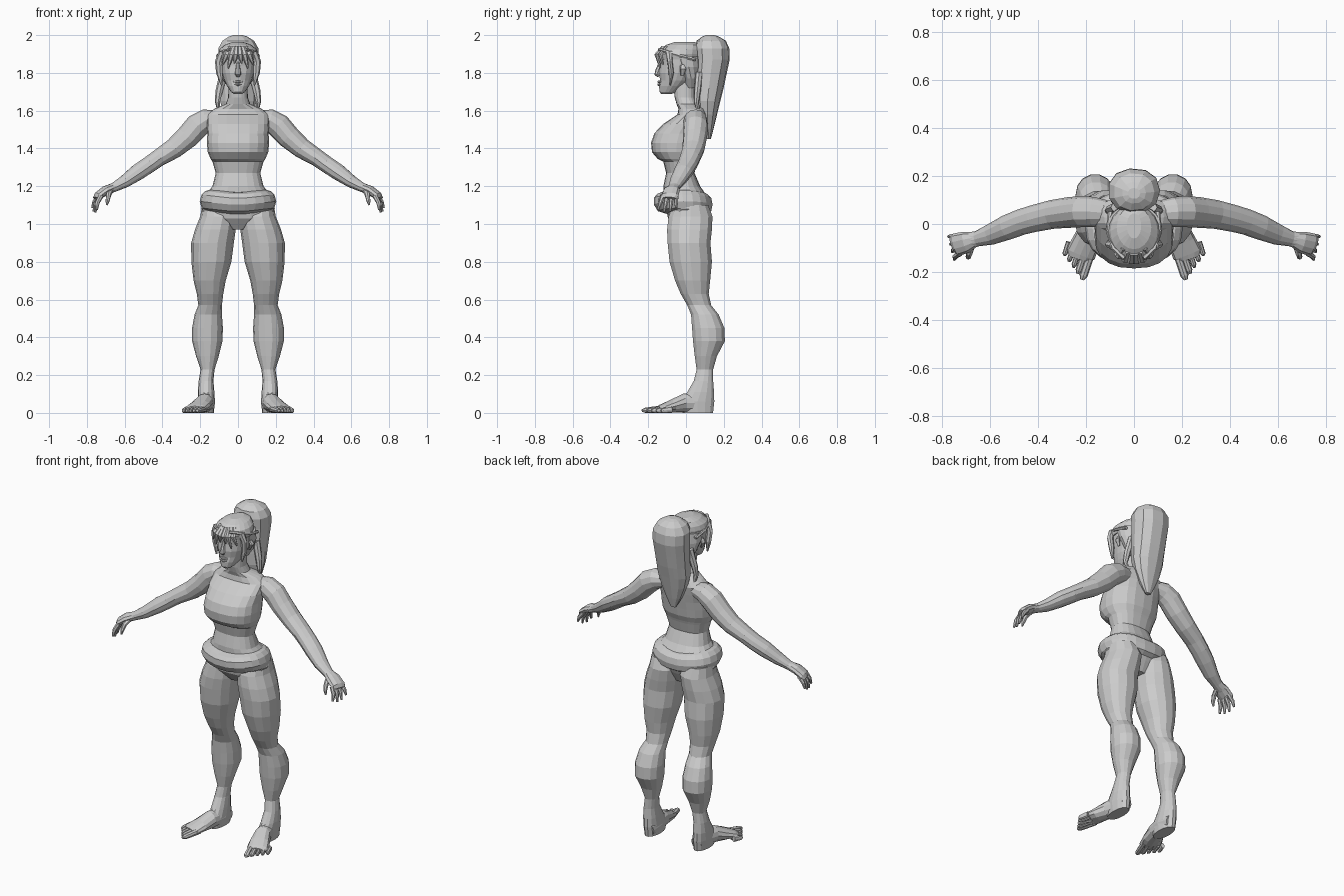
import bpy, bmesh, math
from mathutils import Vector


def skin(name, rings, mirror=False):
    """Join closed rings of points into a capped flat-shaded skin."""
    bm = bmesh.new()
    loops = [[bm.verts.new(p) for p in r] for r in rings]
    n = len(loops[0])
    for a, b in zip(loops, loops[1:]):
        for i in range(n):
            j = (i + 1) % n
            bm.faces.new((a[i], a[j], b[j], b[i]))
    bm.faces.new(loops[0])
    bm.faces.new(loops[-1])
    bmesh.ops.recalc_face_normals(bm, faces=bm.faces)
    me = bpy.data.meshes.new(name)
    bm.to_mesh(me)
    bm.free()
    ob = bpy.data.objects.new(name, me)
    bpy.context.collection.objects.link(ob)
    if mirror:
        ob.modifiers.new("mirror", "MIRROR")
    return ob


def stack(name, rows, n=18, power=2.0, lift=0, groove=0, mirror=False):
    """Horizontal sections given as (z, x0, x1, y0, y1)."""
    rings = []
    for z, x0, x1, y0, y1 in rows:
        ring = []
        for i in range(n):
            a = 2 * math.pi * i / n
            c, s = math.cos(a), math.sin(a)
            k = 1 - groove * (i % 2)
            px = math.copysign(abs(c) ** (2 / power), c) * k
            py = math.copysign(abs(s) ** (2 / power), s) * k
            ring.append(((x0 + x1) / 2 + px * (x1 - x0) / 2,
                         (y0 + y1) / 2 + py * (y1 - y0) / 2, z + lift * abs(c)))
        rings.append(ring)
    return skin(name, rings, mirror)


def sym(rows):
    return [(z, -h, h, y0, y1) for z, h, y0, y1 in rows]


def tube(name, rows, n=10, ref=(0, 0, 1), mirror=True):
    """Sections along a path given as (x, y, z, half width, half height)."""
    pts = [Vector(r[:3]) for r in rows]
    rings = []
    for i, r in enumerate(rows):
        t = (pts[min(i + 1, len(pts) - 1)] - pts[max(i - 1, 0)]).normalized()
        side = t.cross(Vector(ref)).normalized()
        up = side.cross(t)
        rings.append([pts[i] + side * r[3] * math.cos(2 * math.pi * k / n)
                      + up * r[4] * math.sin(2 * math.pi * k / n) for k in range(n)])
    return skin(name, rings, mirror)


def mix(a, b, t):
    return [u + (v - u) * t for u, v in zip(a, b)]


# Torso from crotch to neck
stack("torso", sym([
    (0.97, .05, -.05, .07), (1.03, .17, -.095, .10), (1.08, .195, -.105, .12),
    (1.15, .175, -.12, .11), (1.20, .135, -.12, .075), (1.27, .118, -.105, .045),
    (1.33, .135, -.12, .06), (1.345, .145, -.15, .065), (1.38, .16, -.18, .08),
    (1.43, .165, -.185, .088), (1.48, .162, -.168, .097), (1.53, .165, -.12, .105),
    (1.58, .165, -.045, .11), (1.61, .125, -.04, .10), (1.635, .065, -.05, .06),
    (1.67, .052, -.06, .045), (1.76, .05, -.07, .05)]), n=20, power=2.4)

# Thick rolled waistband
stack("waistband", sym([
    (1.05, .175, -.10, .11), (1.065, .192, -.15, .135), (1.10, .203, -.172, .142),
    (1.135, .193, -.172, .135), (1.155, .172, -.155, .115), (1.165, .13, -.12, .08)]),
    n=22, power=2.3, lift=.02)

# Legs, thigh to ankle
stack("leg", [
    (1.10, .03, .19, -.07, .12), (1.04, .008, .20, -.095, .143), (.97, .012, .228, -.103, .14),
    (.90, .022, .248, -.10, .132), (.80, .035, .247, -.09, .14), (.70, .065, .235, -.06, .13),
    (.63, .078, .218, -.03, .122), (.57, .085, .21, .005, .135), (.52, .085, .23, .025, .175),
    (.45, .08, .243, .03, .205), (.38, .082, .243, .035, .208), (.30, .102, .222, .045, .165),
    (.23, .124, .198, .055, .145), (.17, .13, .208, .04, .145), (.11, .125, .213, .005, .15),
    (.06, .122, .212, -.03, .152), (.0, .128, .205, -.02, .145)], n=14, power=2.1, mirror=True)

# Feet and toes
tube("foot", [
    (.162, .13, .04, .034, .04), (.163, .06, .053, .042, .053), (.177, -.01, .052, .047, .05),
    (.20, -.075, .036, .058, .034), (.222, -.125, .024, .062, .022), (.228, -.145, .02, .045, .016)], n=12)
for i in range(5):
    t = i / 4
    w = .017 - .006 * min(1, t * 2)
    b = mix((.178, -.12, .022), (.272, -.075, .018), t)
    e = mix((.216, -.232, .012), (.29, -.132, .011), t)
    tube("toe", [(*b, w, .018), (*mix(b, e, .55), w, .016),
                 (*mix(b, e, .85), w, .014), (*e, w * .5, .007)], n=8)

# Arms, shoulder to wrist
tube("arm", [
    (.10, .045, 1.56, .05, .04), (.165, .05, 1.55, .062, .06), (.215, .052, 1.52, .065, .066),
    (.27, .048, 1.46, .064, .062), (.34, .04, 1.40, .06, .054), (.42, .022, 1.35, .056, .046),
    (.47, .008, 1.315, .054, .045), (.53, -.015, 1.275, .052, .044), (.60, -.045, 1.225, .043, .034),
    (.655, -.062, 1.195, .032, .025), (.69, -.07, 1.18, .036, .024)], n=12)

# Hands, fingers and thumbs
tube("palm", [(.66, -.064, 1.193, .03, .024), (.70, -.076, 1.178, .045, .025),
              (.74, -.086, 1.15, .048, .021), (.75, -.09, 1.135, .04, .014)], n=10)
for i in range(4):
    t = i / 3
    b = mix((.732, -.052, 1.15), (.725, -.122, 1.15), t)
    e = mix((.772, -.052, 1.085), (.748, -.148, 1.075), t)
    e[2] -= .018 * math.sin(math.pi * t)
    m = mix(b, e, .5)
    m[0] += .008
    tube("finger", [(*b, .013, .014), (*m, .011, .012), (*e, .006, .006)], n=7, ref=(1, 0, 0))
tube("thumb", [(.675, -.085, 1.178, .015, .016), (.685, -.122, 1.155, .014, .014),
               (.69, -.138, 1.125, .011, .011), (.695, -.14, 1.10, .005, .005)], n=7, ref=(1, 0, 0))

# Head with chin, jaw and cheeks
stack("head", sym([
    (1.688, .022, -.13, -.08), (1.70, .038, -.142, -.04), (1.73, .058, -.143, .0),
    (1.76, .073, -.138, .03), (1.80, .086, -.145, .06), (1.84, .092, -.14, .07),
    (1.87, .094, -.142, .075), (1.91, .093, -.135, .075), (1.945, .06, -.09, .06)]), n=18)
tube("nose", [(0, -.132, 1.855, .008, .012), (0, -.148, 1.81, .014, .015),
              (0, -.153, 1.793, .017, .015), (0, -.143, 1.782, .01, .008)],
     n=8, ref=(0, 1, 0), mirror=False)
for z, w in ((1.753, .026), (1.738, .021)):
    tube("lip", [(-w, -.134, z, .004, .003), (0, -.143, z, .009, .008), (w, -.134, z, .004, .003)],
         n=7, mirror=False)

# Hair: crown, back of the head, fringe, side locks and headband
stack("hair_crown", sym([
    (1.872, .10, -.148, .08), (1.90, .107, -.152, .08), (1.925, .098, -.14, .08),
    (1.948, .072, -.105, .075), (1.963, .03, -.06, .045)]), n=20)
stack("hair_back", sym([
    (1.72, .05, -.01, .06), (1.77, .085, -.02, .075), (1.83, .105, -.05, .08),
    (1.89, .108, -.08, .08)]), n=16)
for x, drop, dx in ((.012, 1.85, .008), (.036, 1.825, .016), (.062, 1.845, .018)):
    y = -.158 + 6 * x * x
    tube("fringe_lock", [(x * .7, y + .035, 1.935, .012, .012), (x, y, 1.895, .017, .012),
                         (x + dx, y + .012, drop, .004, .005)], n=6, ref=(0, 1, 0))
tube("side_lock", [(.085, -.09, 1.91, .018, .02), (.102, -.085, 1.86, .02, .014),
                   (.098, -.078, 1.80, .018, .014), (.086, -.085, 1.735, .005, .005)],
     n=7, ref=(0, 1, 0))
tube("headband", [(.04, -.142, 1.925, .01, .008), (.085, -.10, 1.912, .011, .009),
                  (.106, -.03, 1.89, .011, .009), (.098, .05, 1.87, .011, .009)], n=6)
tube("ear", [(.095, -.02, 1.84, .012, .008), (.107, -.015, 1.82, .018, .009),
             (.092, -.02, 1.785, .008, .006)], n=7, ref=(1, 0, 0))

# Ponytail
stack("ponytail", sym([
    (1.45, .018, .108, .132), (1.51, .05, .085, .148), (1.58, .08, .06, .165),
    (1.65, .098, .045, .182), (1.72, .10, .042, .20), (1.80, .104, .045, .217),
    (1.87, .108, .048, .232), (1.93, .108, .045, .23), (1.97, .085, .055, .212),
    (1.992, .05, .085, .175), (2.0, .025, .105, .15)]), n=22, power=2.2, groove=.04)
tube("loose_strand", [(.075, .07, 1.80, .022, .02), (.10, .06, 1.70, .02, .018),
                      (.108, .055, 1.645, .014, .014), (.10, .07, 1.58, .004, .005)],
     n=7, ref=(0, 1, 0))
